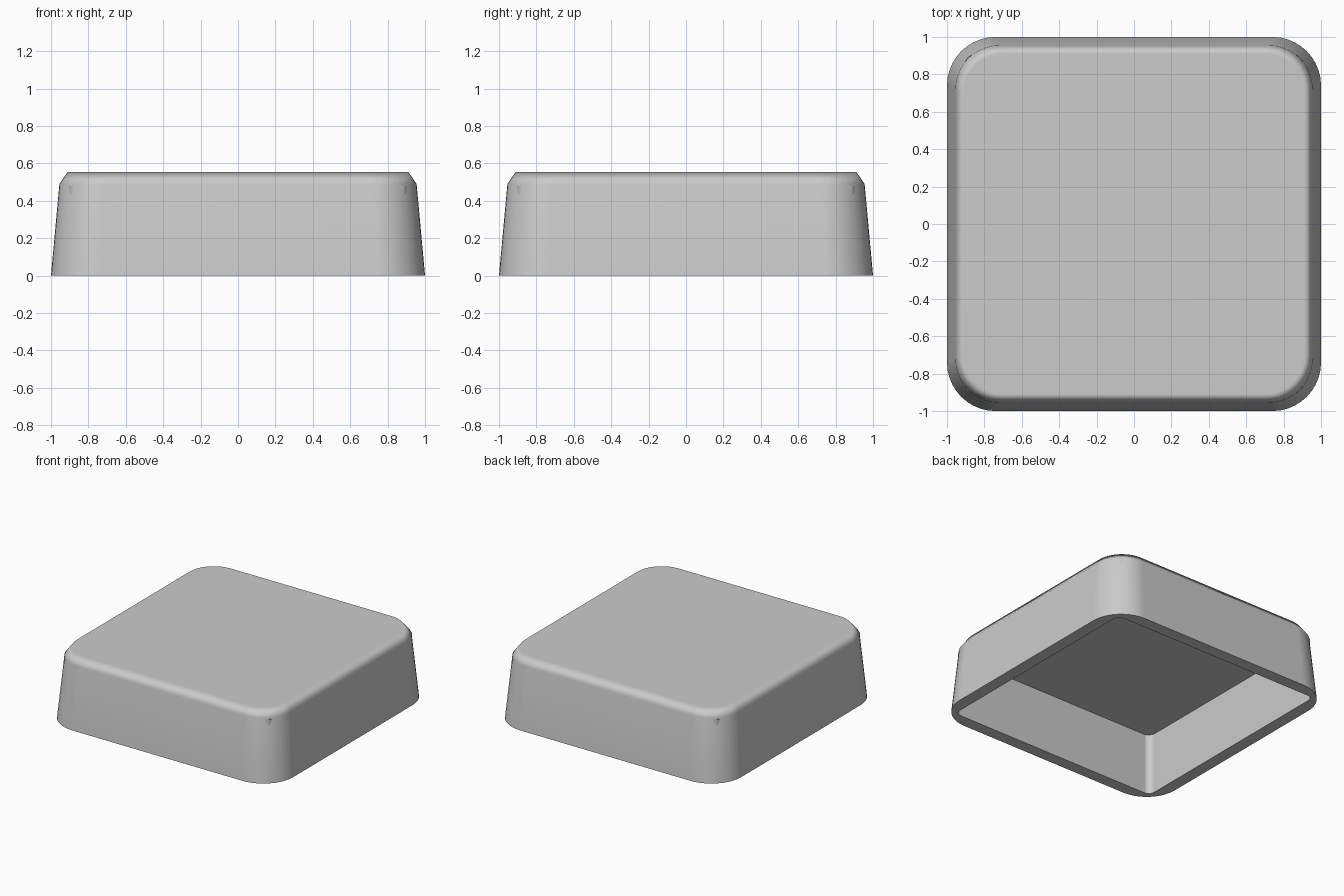
import bpy
import bmesh
from math import cos, sin, pi, radians

cube = bpy.data.objects.get("Cube")
if cube:
    bpy.data.objects.remove(cube, do_unlink=True)

CORNER_STEPS = 10


def rounded_square(bm, half, radius, z):
    """Ring of vertices around a square with rounded corners."""
    ring = []
    for corner in range(4):
        middle = pi / 4 + corner * pi / 2
        cx = (half - radius) * (1 if cos(middle) > 0 else -1)
        cy = (half - radius) * (1 if sin(middle) > 0 else -1)
        for step in range(CORNER_STEPS + 1):
            a = corner * pi / 2 + step / CORNER_STEPS * pi / 2
            ring.append(bm.verts.new((cx + radius * cos(a), cy + radius * sin(a), z)))
    return ring


def bridge(bm, lower, upper):
    n = len(lower)
    for i in range(n):
        j = (i + 1) % n
        bm.faces.new((lower[i], lower[j], upper[j], upper[i]))


# Plain grey plastic
grey = bpy.data.materials.new("plain grey")
grey.use_nodes = True
colour = (0.6, 0.6, 0.6, 1)
grey.diffuse_color = colour
grey.node_tree.nodes["Principled BSDF"].inputs["Base Color"].default_value = colour

# Hollow cap: cavity ceiling, cavity rim, outer base, shoulder, top edge
sections = [
    (0.905, 0.05, 0.48),
    (0.905, 0.05, 0.0),
    (1.0, 0.26, 0.0),
    (0.955, 0.235, 0.49),
    (0.91, 0.21, 0.555),
]
bm = bmesh.new()
rings = [rounded_square(bm, *section) for section in sections]
for lower, upper in zip(rings, rings[1:]):
    bridge(bm, lower, upper)
bm.faces.new(rings[-1])
bm.faces.new(list(reversed(rings[0])))
bmesh.ops.recalc_face_normals(bm, faces=bm.faces[:])

mesh = bpy.data.meshes.new("hollow_cap")
bm.to_mesh(mesh)
bm.free()
mesh.materials.append(grey)
cap = bpy.data.objects.new("hollow_cap", mesh)
bpy.context.collection.objects.link(cap)

# Soft shoulder, crisp rim and cavity edges
bpy.ops.object.select_all(action="DESELECT")
cap.select_set(True)
bpy.context.view_layer.objects.active = cap
bpy.ops.object.shade_smooth_by_angle(angle=radians(60))
weighted = cap.modifiers.new("weighted_normals", "WEIGHTED_NORMAL")
weighted.keep_sharp = True
